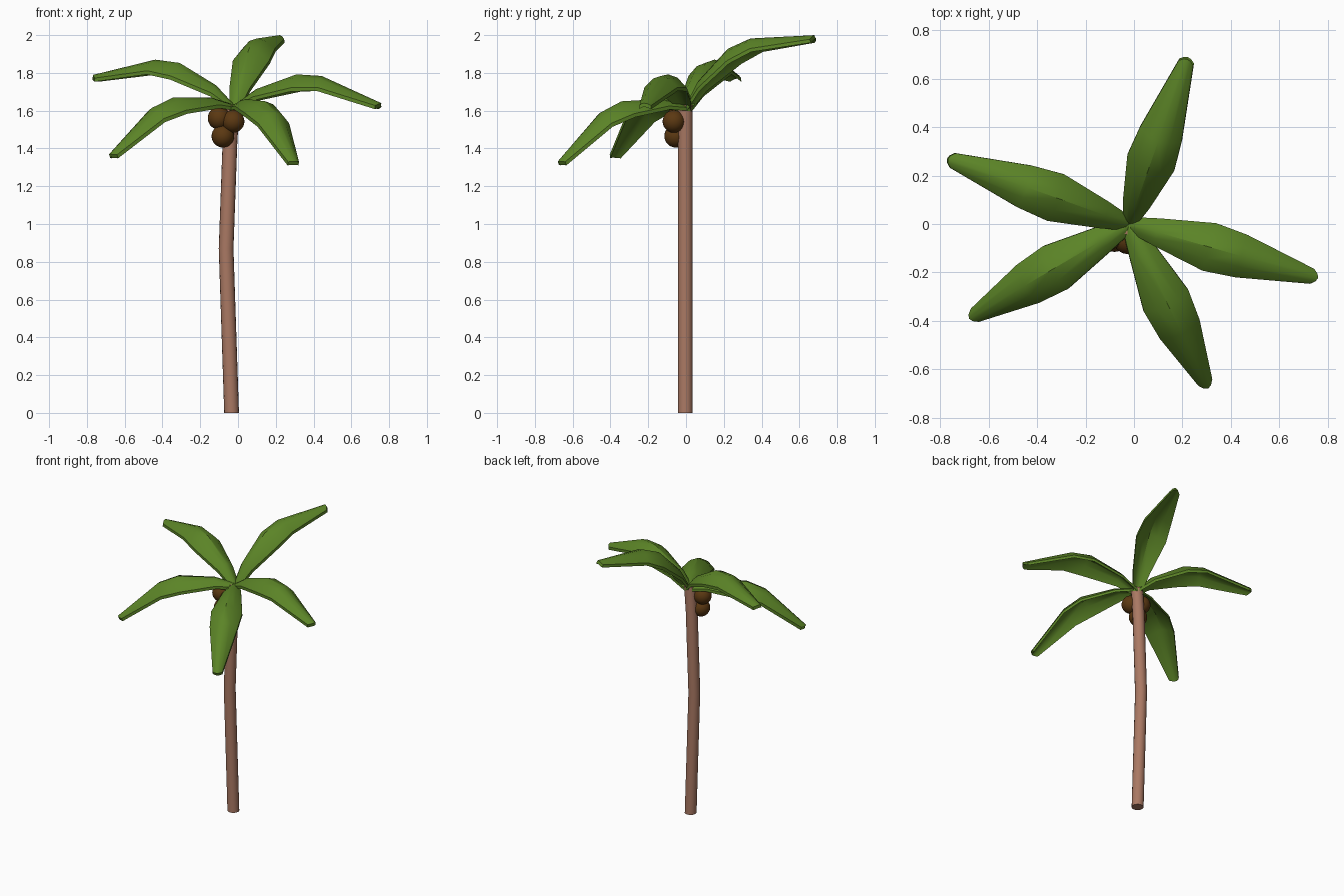
import bpy, bmesh, math
from mathutils import Vector, Matrix

if "Cube" in bpy.data.objects:
    bpy.data.objects.remove(bpy.data.objects["Cube"])


def material(name, rgb):
    m = bpy.data.materials.new(name)
    m.diffuse_color = (*rgb, 1)
    m.use_nodes = True
    m.node_tree.nodes["Principled BSDF"].inputs["Base Color"].default_value = m.diffuse_color
    return m


GREEN = material("leaf green", (0.105, 0.23, 0.02))
BARK = material("bark brown", (0.40, 0.19, 0.125))
NUT = material("dark brown", (0.105, 0.04, 0.006))


def loft(name, rings, mat, angle):
    """Skin closed rings of points and cap both ends."""
    bm = bmesh.new()
    loops = [[bm.verts.new(p) for p in ring] for ring in rings]
    n = len(loops[0])
    for a, b in zip(loops, loops[1:]):
        for i in range(n):
            j = (i + 1) % n
            bm.faces.new((a[i], a[j], b[j], b[i]))
    bm.faces.new(loops[0])
    bm.faces.new(loops[-1])
    bmesh.ops.recalc_face_normals(bm, faces=bm.faces)
    me = bpy.data.meshes.new(name)
    bm.to_mesh(me)
    bm.free()
    ob = bpy.data.objects.new(name, me)
    bpy.context.collection.objects.link(ob)
    me.materials.append(mat)
    bpy.ops.object.select_all(action='DESELECT')
    ob.select_set(True)
    bpy.context.view_layer.objects.active = ob
    bpy.ops.object.shade_smooth_by_angle(angle=math.radians(angle))
    return ob


# Trunk: slightly bent tube
path = [(-0.034, 0), (-0.063, 0.87), (-0.042, 1.45), (-0.028, 1.63)]
SIDES = 16
rings = []
for x, z in path:
    rings.append([(x + 0.039 * math.cos(2 * math.pi * i / SIDES),
                   -0.004 + 0.039 * math.sin(2 * math.pi * i / SIDES), z)
                  for i in range(SIDES)])
loft("trunk", rings, BARK, 40)

# Fronds: one arched leaf, turned and pitched around the crown
# stations: distance along, height, half width, edge droop
STATIONS = [(0.0, 0.0, 0.03, 0.015), (0.12, 0.082, 0.058, 0.04),
            (0.345, 0.158, 0.102, 0.07), (0.483, 0.148, 0.091, 0.06),
            (0.81, 0.0, 0.032, 0.012)]
THICK = 0.02
ACROSS = [-1, -0.5, 0, 0.5, 1]
CROWN = Vector((-0.02, 0.0, 1.63))


def frond(name, tip):
    d = Vector(tip) - CROWN
    yaw = math.atan2(d.y, d.x)
    pitch = math.atan2(d.z, math.hypot(d.x, d.y))
    rot = (Matrix.Translation(CROWN) @ Matrix.Rotation(yaw, 4, 'Z')
           @ Matrix.Rotation(-pitch, 4, 'Y'))
    rings = []
    for k, (x, z, w, droop) in enumerate(STATIONS):
        back = 0.025 if k == len(STATIONS) - 1 else 0
        top = [Vector((x - back * s * s, w * s, z - droop * s * s)) for s in ACROSS]
        low = [p - Vector((0, 0, THICK)) for p in reversed(top)]
        rings.append([rot @ p for p in top + low])
    loft(name, rings, GREEN, 35)


frond("frond_back", (0.22, 0.68, 2.0))
frond("frond_left", (-0.77, 0.27, 1.79))
frond("frond_right", (0.767, -0.225, 1.64))
frond("frond_front_left", (-0.668, -0.383, 1.375))
frond("frond_front_right", (0.302, -0.67, 1.335))

# Coconuts under the crown
for i, pos in enumerate([(-0.1, -0.045, 1.56), (-0.026, -0.064, 1.543),
                         (-0.08, -0.055, 1.465)]):
    bpy.ops.mesh.primitive_uv_sphere_add(segments=24, ring_count=14,
                                         radius=0.06, location=pos)
    ob = bpy.context.object
    ob.name = f"coconut_{i + 1}"
    ob.data.materials.append(NUT)
    bpy.ops.object.shade_smooth()
